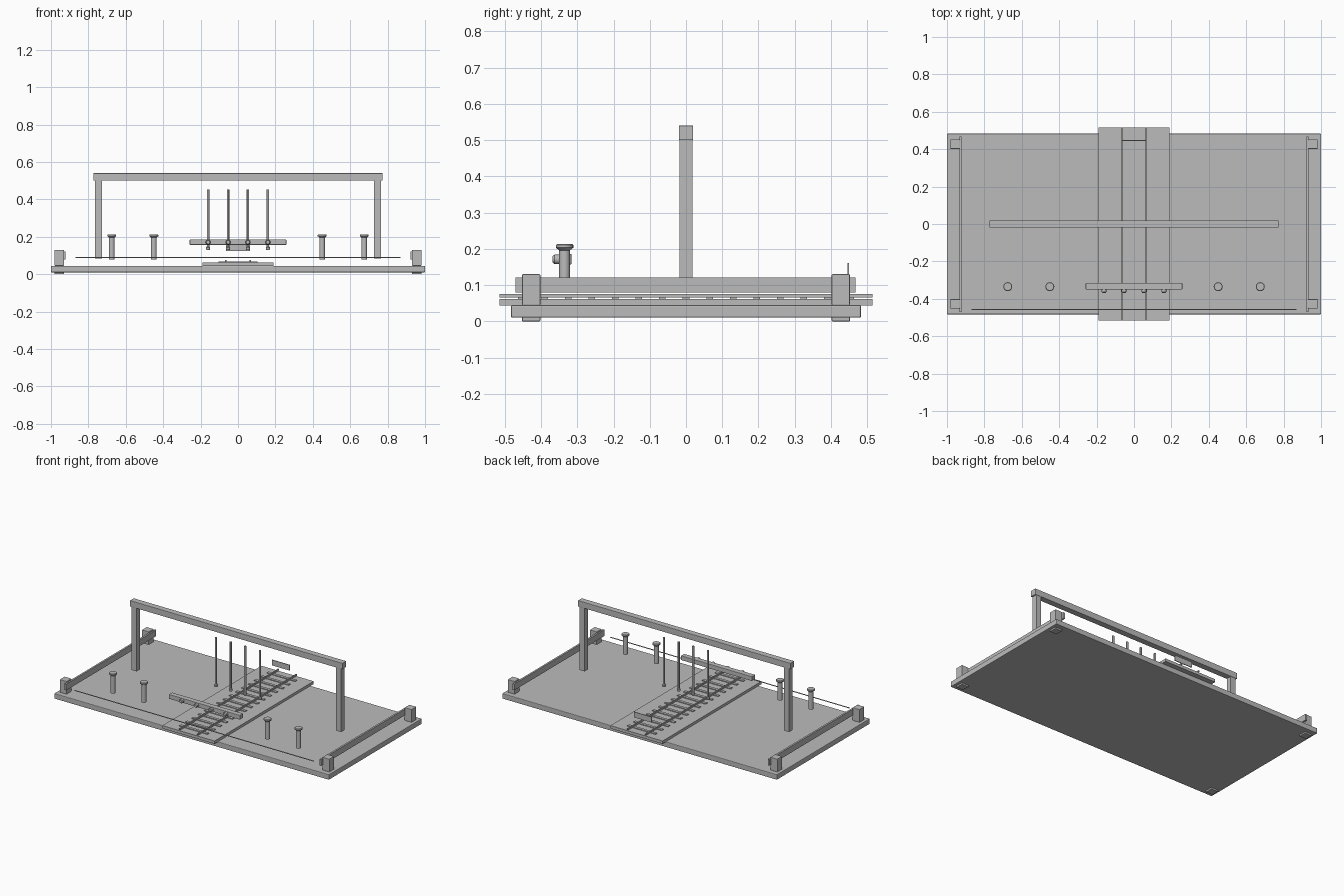
import bpy
import bmesh
from mathutils import Matrix, Vector

if "Cube" in bpy.data.objects:
    bpy.data.objects.remove(bpy.data.objects["Cube"], do_unlink=True)

grey = bpy.data.materials.new("plain_grey")
grey.use_nodes = True
grey.diffuse_color = (0.5, 0.5, 0.5, 1)
grey.node_tree.nodes["Principled BSDF"].inputs["Base Color"].default_value = (0.5, 0.5, 0.5, 1)


def finish(name, bm, bevel=0):
    mesh = bpy.data.meshes.new(name)
    bmesh.ops.recalc_face_normals(bm, faces=bm.faces)
    bm.to_mesh(mesh)
    bm.free()
    mesh.materials.append(grey)
    obj = bpy.data.objects.new(name, mesh)
    bpy.context.collection.objects.link(obj)
    if bevel:
        mod = obj.modifiers.new("edge", "BEVEL")
        mod.width = bevel
        mod.segments = 2
    return obj


def box(name, x, y, z, bevel=0):
    """Box from (low, high) pairs on each axis."""
    bm = bmesh.new()
    low, high = (Vector(p) for p in zip(x, y, z))
    size = Matrix.Diagonal((high - low).to_4d())
    size[3][3] = 1
    bmesh.ops.create_cube(bm, size=1, matrix=Matrix.Translation((low + high) / 2) @ size)
    return finish(name, bm, bevel)


def around(centre, half):
    return (centre - half, centre + half)


def turned(name, profile, location, axis="Z", sides=20):
    """Solid of revolution from (radius, height) points."""
    bm = bmesh.new()
    rings = []
    for radius, height in profile:
        ring = bmesh.ops.create_circle(bm, segments=sides, radius=radius,
                                       matrix=Matrix.Translation((0, 0, height)))
        rings.append(ring["verts"])
    for a, b in zip(rings, rings[1:]):
        for i in range(sides):
            j = (i + 1) % sides
            bm.faces.new((a[i], a[j], b[j], b[i]))
    bm.faces.new(rings[0])
    bm.faces.new(rings[-1])
    if axis != "Z":
        bm.transform(Matrix.Rotation(1.5707963, 4, axis))
    bm.transform(Matrix.Translation(location))
    obj = finish(name, bm)
    bpy.ops.object.select_all(action="DESELECT")
    obj.select_set(True)
    bpy.context.view_layer.objects.active = obj
    bpy.ops.object.shade_smooth_by_angle()
    return obj


# Base deck and the raised track bed
box("deck", (-1, 1), (-0.483, 0.483), (0.01, 0.045), 0.004)
box("track_bed", (-0.19, 0.19), (-0.515, 0.515), (0.043, 0.062))

# Sleepers and rails
for i in range(15):
    box("sleeper", (-0.103, 0.103), around((i - 7) * 0.065, 0.009), (0.061, 0.067))

for side, word in ((-1, "right"), (1, "left")):
    box(word + "_rail", around(side * 0.065, 0.004), (-0.515, 0.515), (0.066, 0.076))

    # Side barrier with its corner posts and feet
    box(word + "_barrier", around(side * 0.928, 0.006), (-0.47, 0.467), (0.08, 0.121))
    for end in (-1, 1):
        box(word + "_corner_post", around(side * 0.956, 0.025), around(end * 0.427, 0.025),
            (0.045, 0.13), 0.002)
        box(word + "_foot", around(side * 0.956, 0.025), around(end * 0.427, 0.025), (0, 0.012), 0.002)

    # Gantry leg and bollards
    box(word + "_gantry_leg", around(side * 0.745, 0.019), around(0, 0.018), (0.085, 0.502))
    for x in (0.45, 0.675):
        turned(word + "_bollard",
               [(0.015, 0.08), (0.015, 0.196), (0.024, 0.203), (0.024, 0.21), (0.021, 0.213)],
               (side * x, -0.335, 0))

# Gantry crossbeam
box("gantry_beam", (-0.773, 0.773), (-0.02, 0.02), (0.5, 0.54), 0.002)

# Hanging rods with bobs, and the lamp bar in front of them
box("lamp_bar", (-0.258, 0.258), (-0.35, -0.316), (0.157, 0.186), 0.002)
for x in (-0.16, -0.053, 0.053, 0.16):
    turned("hanging_rod", [(0.007, 0.14), (0.007, 0.453)], (x, 0, 0), sides=12)
    turned("rod_bob", [(0.009, 0.13), (0.011, 0.134), (0.011, 0.144), (0.007, 0.148)], (x, 0, 0), sides=12)
    turned("lamp", [(0.013, 0), (0.013, 0.014), (0.009, 0.019)], (x, -0.349, 0.171), axis="X", sides=16)

# Sign plate at the back end of the track
box("sign_plate", (-0.065, 0.065), (0.445, 0.45), (0.125, 0.161))

# Front wire
turned("front_wire", [(0.003, -0.87), (0.003, 0.87)], (0, -0.457, 0.09), axis="Y", sides=8)
